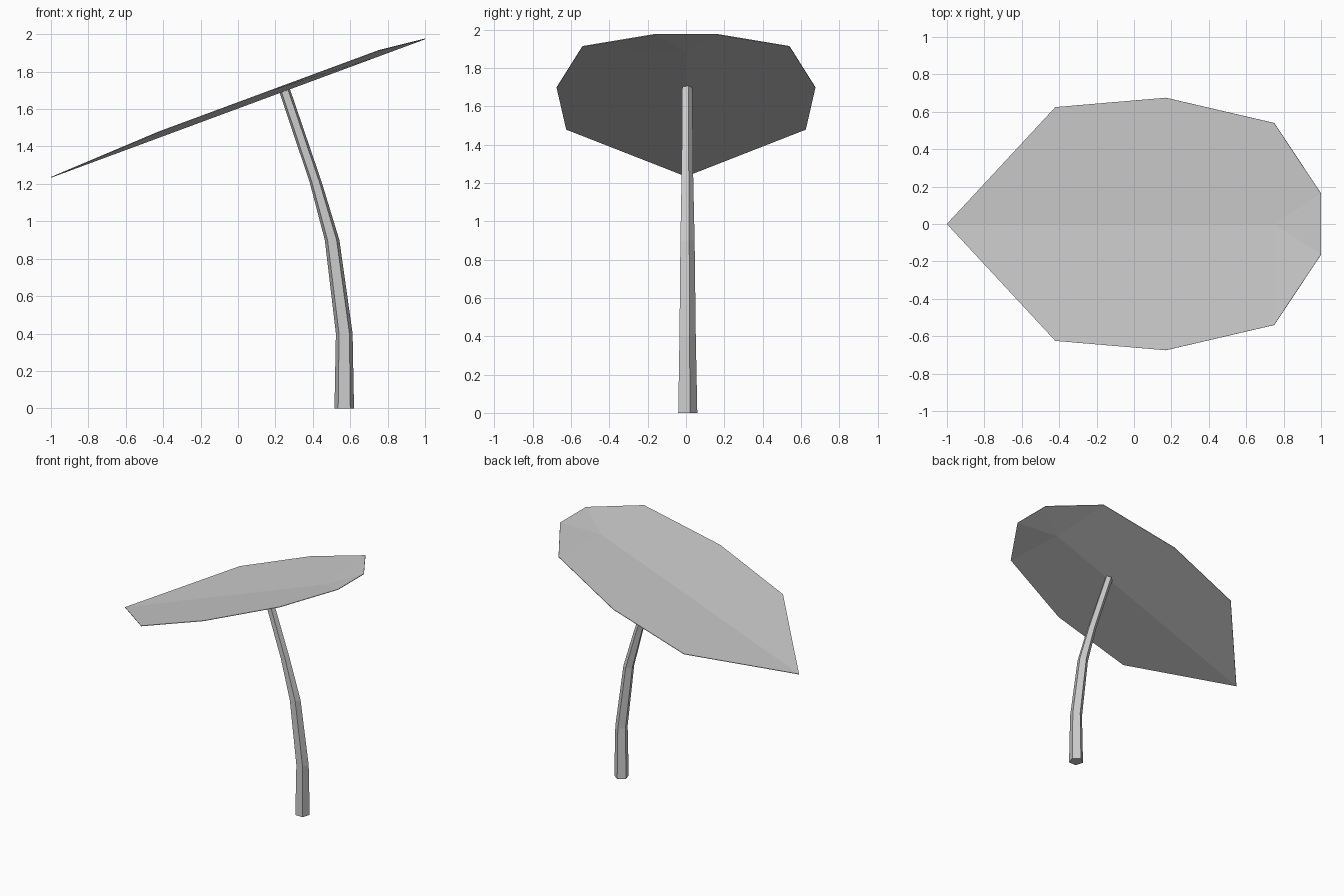
import bpy, bmesh
from math import sin, cos, pi

cube = bpy.data.objects.get("Cube")
if cube:
    bpy.data.objects.remove(cube)

grey = bpy.data.materials.new("light_grey")
grey.use_nodes = True
colour = (0.6, 0.6, 0.6, 1)
grey.diffuse_color = colour
grey.node_tree.nodes["Principled BSDF"].inputs["Base Color"].default_value = colour

SLOPE = 0.37  # rise of the leaf along x


def midrib_z(x):
    return 1.605 + SLOPE * x


def finish(bm, name):
    bmesh.ops.recalc_face_normals(bm, faces=bm.faces)
    mesh = bpy.data.meshes.new(name)
    bm.to_mesh(mesh)
    bm.free()
    mesh.materials.append(grey)
    obj = bpy.data.objects.new(name, mesh)
    bpy.context.collection.objects.link(obj)
    return obj


# Leaf: straight midrib with two shallow raised halves
bm = bmesh.new()
rim = [(-0.42, 0.625, 0.03), (0.17, 0.675, 0.03), (0.75, 0.54, 0.03), (1, 0.163, 0)]
tip = bm.verts.new((-1, 0, midrib_z(-1)))
rib_end = bm.verts.new((0.75, 0, midrib_z(0.75)))
ends = []
for side in (1, -1):
    edge = [bm.verts.new((x, side * y, midrib_z(x) + lift)) for x, y, lift in rim]
    loop = [tip] + edge[:3] + [rib_end]
    end_tri = [rib_end, edge[2], edge[3]]
    for face in (loop, end_tri):
        bm.faces.new(face if side < 0 else face[::-1])
    ends.append(edge[3])
bm.faces.new((rib_end, ends[1], ends[0]))
leaf = finish(bm, "leaf")
thin = leaf.modifiers.new("thickness", "SOLIDIFY")
thin.thickness = 0.004
thin.offset = 0

# Stem: bent, tapering five-sided tube, its top cut parallel to the leaf
bm = bmesh.new()
path = [(0.568, 0, 0.055), (0.568, 0.4, 0.047), (0.503, 0.9, 0.041),
        (0.415, 1.21, 0.034), (0.25, midrib_z(0.25), 0.029)]
rings = []
for i, (cx, z, r) in enumerate(path):
    tilt = SLOPE if i == len(path) - 1 else 0
    ring = []
    for k in range(5):
        a = pi / 2 + 2 * pi * k / 5
        dx = r * cos(a)
        ring.append(bm.verts.new((cx + dx, 0.004 + r * sin(a), z + tilt * dx)))
    rings.append(ring)
for low, high in zip(rings, rings[1:]):
    for k in range(5):
        n = (k + 1) % 5
        bm.faces.new((low[k], low[n], high[n], high[k]))
bm.faces.new(rings[0])
bm.faces.new(rings[-1])
finish(bm, "stem")
